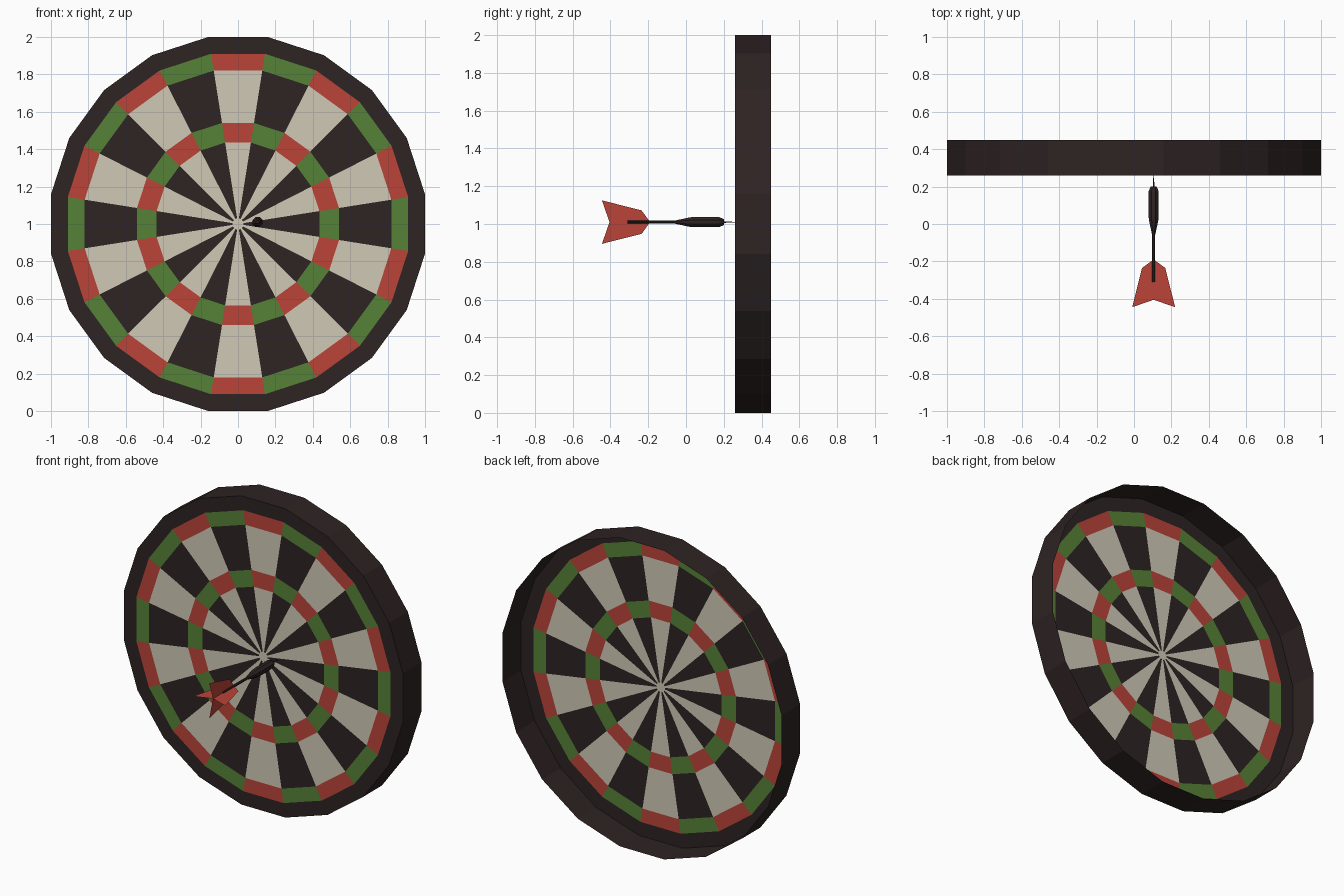
import bpy, bmesh
from math import radians, sin, cos, tau

if "Cube" in bpy.data.objects:
    bpy.data.objects.remove(bpy.data.objects["Cube"])

def material(name, rgb):
    m = bpy.data.materials.new(name)
    lin = [((c / 255 + 0.055) / 1.055) ** 2.4 for c in rgb]
    m.diffuse_color = (*lin, 1)
    m.use_nodes = True
    m.node_tree.nodes["Principled BSDF"].inputs["Base Color"].default_value = m.diffuse_color
    return m

black = material("black", (46, 35, 35))
cream = material("cream", (208, 201, 182))
red = material("red", (186, 68, 56))
green = material("green", (86, 129, 55))

def finish(bm, name, mats):
    bm.normal_update()
    me = bpy.data.meshes.new(name)
    bm.to_mesh(me)
    bm.free()
    for m in mats:
        me.materials.append(m)
    ob = bpy.data.objects.new(name, me)
    bpy.context.collection.objects.link(ob)
    return ob

def ring(bm, n, r, y, cx=0, cz=1):
    """n-sided ring around the y axis, with a flat side on top; r is the apothem."""
    R = r / cos(tau / n / 2)
    a0 = radians(90) - tau / n / 2
    return [bm.verts.new((cx + R * cos(a0 + tau * i / n), y, cz + R * sin(a0 + tau * i / n)))
            for i in range(n)]

def bridge(bm, a, b, mat=lambda i: 0):
    n = len(a)
    for i in range(n):
        j = (i + 1) % n
        f = bm.faces.new((a[i], a[j], b[j], b[i]))
        f.material_index = mat(i)

# Board face: concentric rings of 20 sectors; indices 0 black, 1 cream, 2 red, 3 green
N, FRONT, BACK = 20, 0.26, 0.45
wedge = lambda i: 1 if i % 2 == 0 else 0
score = lambda i: 2 if i % 2 == 0 else 3
bm = bmesh.new()
rings = [ring(bm, N, r, FRONT) for r in (0.91, 0.82, 0.54, 0.435, 0.03)]
for k, rule in enumerate((score, wedge, score, wedge)):
    bridge(bm, rings[k + 1], rings[k], rule)
bm.faces.new(rings[-1]).material_index = 1
bmesh.ops.recalc_face_normals(bm, faces=bm.faces[:])
if bm.faces[0].normal.y > 0:
    bmesh.ops.reverse_faces(bm, faces=bm.faces[:])
finish(bm, "board_face", [black, cream, red, green])

# Surround: flat front border and side wall, open at the back
bm = bmesh.new()
inner, outer, back = ring(bm, N, 0.91, FRONT), ring(bm, N, 1.0, FRONT), ring(bm, N, 1.0, BACK)
bridge(bm, inner, outer)
bridge(bm, outer, back)
bm.normal_update()
if bm.faces[:][0].normal.y > 0:
    bmesh.ops.reverse_faces(bm, faces=bm.faces[:])
finish(bm, "board_surround", [black])

# Dart parts: turned profiles of (y, radius)
DX, DZ = 0.105, 1.01

def turned(name, profile, n=8):
    bm = bmesh.new()
    loops = [ring(bm, n, r, y, DX, DZ) for y, r in profile]
    for a, b in zip(loops, loops[1:]):
        bridge(bm, a, b)
    bm.faces.new(loops[0])
    bm.faces.new(loops[-1])
    bmesh.ops.recalc_face_normals(bm, faces=bm.faces[:])
    return finish(bm, name, [black])

turned("dart_point", [(0.20, 0.004), (0.262, 0.001)], 6)
turned("dart_barrel", [(-0.06, 0.008), (0.02, 0.025), (0.04, 0.027), (0.175, 0.027), (0.20, 0.016)])
turned("dart_shaft", [(-0.31, 0.008), (-0.055, 0.008)])

# Dart flights: four thin vanes in a cross
bm = bmesh.new()
vane = [(-0.19, 0), (-0.235, 0.062), (-0.445, 0.115), (-0.405, 0)]
for k in range(4):
    c, s = cos(k * tau / 4), sin(k * tau / 4)
    bm.faces.new([bm.verts.new((DX + r * c, y, DZ + r * s)) for y, r in vane])
finish(bm, "dart_flights", [red])
